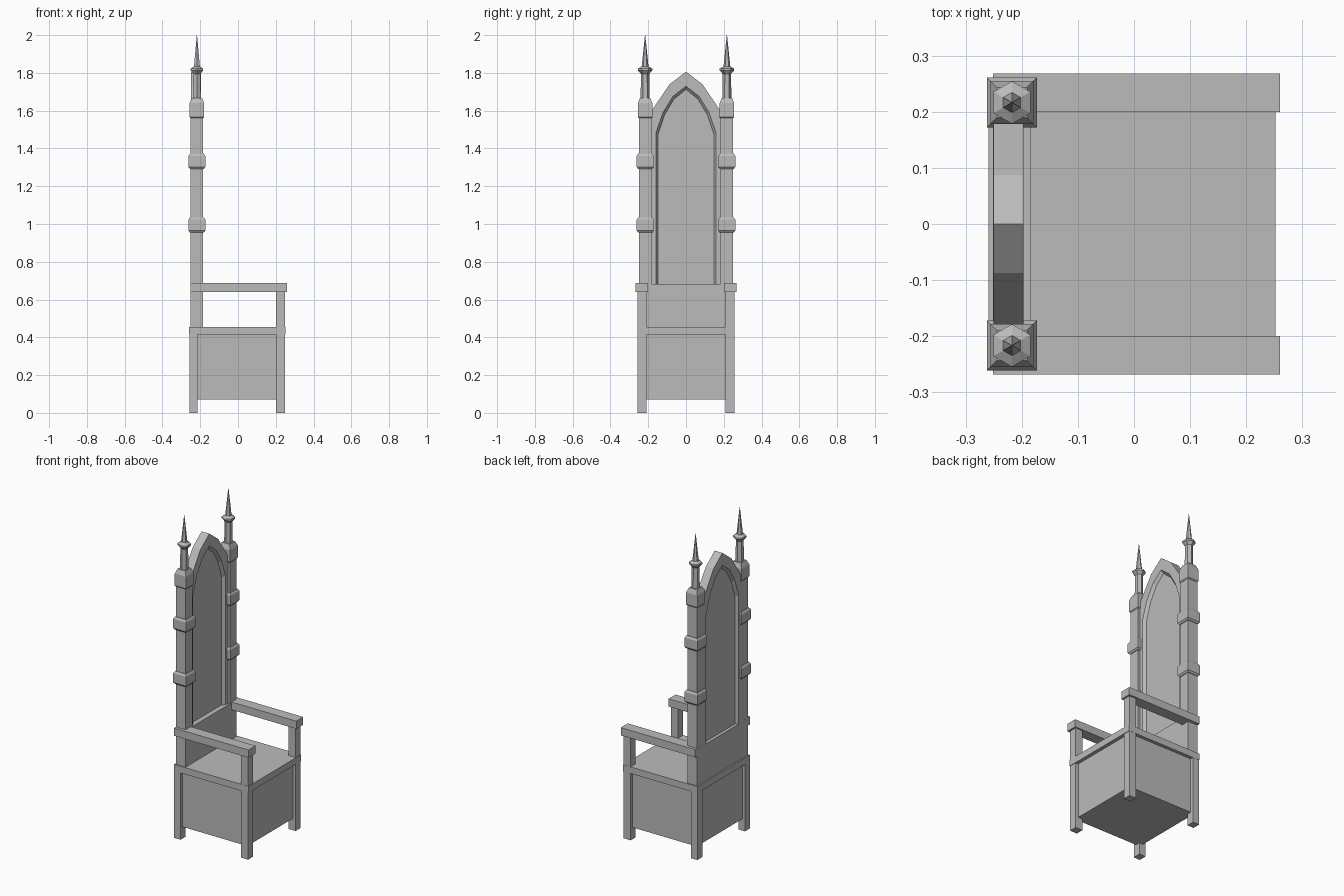
import bpy, bmesh, math
from mathutils import Matrix

cube = bpy.data.objects.get("Cube")
if cube:
    bpy.data.objects.remove(cube, do_unlink=True)

grey = bpy.data.materials.new("plain_grey")
grey.use_nodes = True
COLOUR = (0.5, 0.5, 0.5, 1)
grey.diffuse_color = COLOUR
grey.node_tree.nodes["Principled BSDF"].inputs["Base Color"].default_value = COLOUR


def finish(name, bm):
    bmesh.ops.recalc_face_normals(bm, faces=bm.faces)
    mesh = bpy.data.meshes.new(name)
    bm.to_mesh(mesh)
    bm.free()
    mesh.materials.append(grey)
    obj = bpy.data.objects.new(name, mesh)
    bpy.context.collection.objects.link(obj)
    return obj


def box(name, x, y, z):
    """Box from (low, high) ranges on each axis."""
    bm = bmesh.new()
    bmesh.ops.create_cube(bm, size=1)
    for v in bm.verts:
        for i, (lo, hi) in enumerate((x, y, z)):
            v.co[i] = lo if v.co[i] < 0 else hi
    return finish(name, bm)


def loft(name, rings, closed=True):
    """Skin a list of point rings and cap both ends."""
    bm = bmesh.new()
    rows = [[bm.verts.new(p) for p in ring] for ring in rings]
    n = len(rows[0])
    for a, b in zip(rows, rows[1:]):
        for i in range(n if closed else n - 1):
            j = (i + 1) % n
            bm.faces.new((a[i], a[j], b[j], b[i]))
    bm.faces.new(rows[0])
    bm.faces.new(rows[-1])
    return finish(name, bm)


def turned(name, cx, cy, sides, profile):
    """Faceted column from (radius, height) pairs; four sides use half-width."""
    scale = math.sqrt(2) if sides == 4 else 1
    start = math.pi / 4 if sides == 4 else math.pi / 2
    angles = [start + math.tau * i / sides for i in range(sides)]
    return loft(name, [[(cx + r * scale * math.cos(a), cy + r * scale * math.sin(a), z)
                        for a in angles] for r, z in profile])


# Seat, with the closed box beneath it
box("seat", (-0.259, 0.252), (-0.258, 0.258), (0.415, 0.456))
box("seat_box", (-0.24, 0.23), (-0.237, 0.237), (0.072, 0.42))

# Back panel: solid lower board, then a pointed frame with a recess on each face
POST_X, POST_Y = -0.2175, 0.2165
box("lower_back", (-0.251, -0.184), (-0.19, 0.19), (0.45, 0.683))


def arch(half, x):
    mirrored = [(-y, z) for y, z in half[:-1]]
    return [(x, y, z) for y, z in mirrored + half[::-1]]


outer = [(0.185, 0.67), (0.185, 1.48), (0.185, 1.595), (0.087, 1.74), (0, 1.806)]
inner = [(0.16, 0.67), (0.16, 1.48), (0.122, 1.59), (0.07, 1.675), (0, 1.73)]
panel = [(0.147, 0.67), (0.147, 1.475), (0.112, 1.58), (0.064, 1.66), (0, 1.713)]
BACK, FRONT = -0.25, -0.197
loft("arched_back", [arch(panel, BACK + 0.018), arch(inner, BACK), arch(outer, BACK),
                     arch(outer, FRONT), arch(inner, FRONT), arch(panel, FRONT - 0.018)],
     closed=False)

# Legs, armrests, posts and finials on both sides
for side, s in (("left", 1), ("right", -1)):
    def span(a, b):
        return tuple(sorted((s * a, s * b)))

    box(f"front_leg_{side}", (0.2, 0.249), span(0.209, 0.257), (0, 0.65))
    box(f"back_leg_{side}", (-0.258, -0.214), span(0.209, 0.257), (0, 0.42))
    box(f"armrest_{side}", (-0.2515, 0.26), span(0.2, 0.2685), (0.64, 0.688))

    y = s * POST_Y
    turned(f"post_{side}", POST_X, y, 4, [(0.0335, 0.45), (0.0335, 1.57)])
    for label, z in (("lower", 0.955), ("upper", 1.292)):
        turned(f"{label}_band_{side}", POST_X, y, 4,
               [(0.037, z), (0.0445, z + 0.01), (0.0445, z + 0.068), (0.037, z + 0.08)])
    turned(f"post_cap_{side}", POST_X, y, 4,
           [(0.034, 1.56), (0.0385, 1.566), (0.0385, 1.64), (0.027, 1.668)])
    turned(f"finial_{side}", POST_X, y, 6,
           [(0.024, 1.66), (0.022, 1.795), (0.029, 1.803), (0.038, 1.813),
            (0.038, 1.823), (0.018, 1.834), (0.0008, 2.0)])
